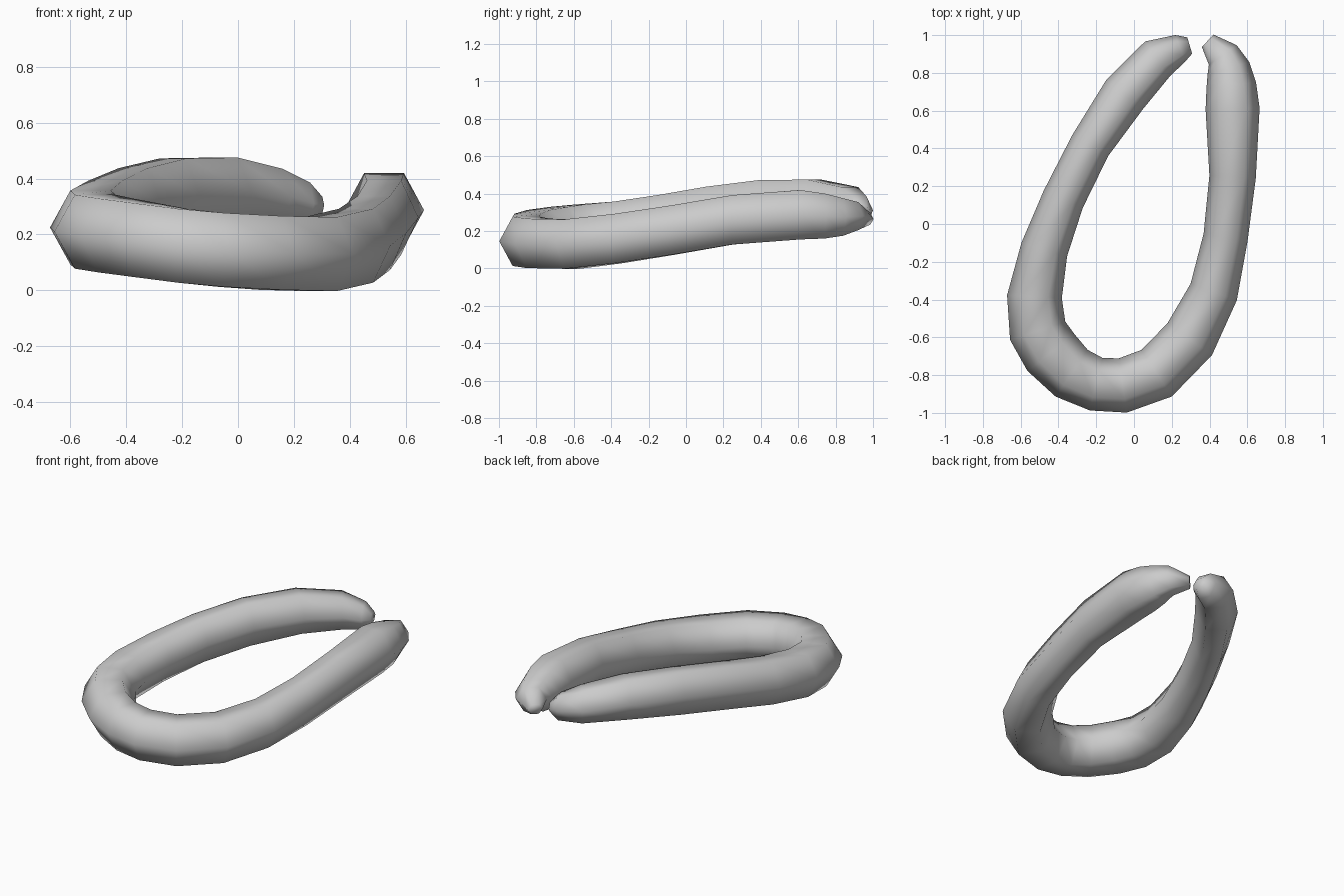
import bpy
import bmesh
import math
from mathutils import Vector

cube = bpy.data.objects.get("Cube")
if cube:
    bpy.data.objects.remove(cube, do_unlink=True)


def make_material(name, colour):
    material = bpy.data.materials.new(name)
    material.use_nodes = True
    material.diffuse_color = colour
    shader = material.node_tree.nodes["Principled BSDF"]
    shader.inputs["Base Color"].default_value = colour
    return material


# Centre line of the bent roll: x, y, z and half width
PATH = [
    (.39, .97, .265, .045), (.47, .895, .28, .09), (.5, .825, .275, .115),
    (.515, .735, .28, .132), (.522, .61, .287, .143), (.522, .25, .26, .123),
    (.485, -.07, .205, .118), (.422, -.36, .16, .13), (.295, -.61, .13, .145),
    (.12, -.79, .134, .147), (-.06, -.855, .145, .145), (-.2, -.848, .16, .143),
    (-.33, -.79, .18, .15), (-.44, -.68, .197, .158), (-.51, -.565, .21, .154),
    (-.527, -.385, .225, .145), (-.475, -.135, .26, .126), (-.375, .13, .305, .113),
    (-.232, .415, .34, .11), (-.05, .685, .355, .124), (.125, .875, .335, .113),
    (.245, .93, .31, .075), (.295, .945, .305, .045),
]
# Half heights from each tip inwards; the last one holds along the body
HALF_HEIGHTS = (.03, .075, .1, .12, .132)
SIDES = 6


def add_ring(bm, index, centres):
    """Six-sided cross-section, upright and square to the path."""
    last = len(centres) - 1
    before = centres[max(index - 1, 0)]
    after = centres[min(index + 1, last)]
    here = centres[index]
    # Bisect the two neighbouring directions so that bends keep their width
    tangent = Vector((0, 0, 0))
    for step in (here - before, after - here):
        if step.length > 0:
            tangent += Vector((step.x, step.y, 0)).normalized()
    side = Vector((-tangent.y, tangent.x, 0)).normalized()
    up = Vector((0, 0, 1))
    from_tip = min(index, last - index, len(HALF_HEIGHTS) - 1)
    half_height = HALF_HEIGHTS[from_tip] / math.sin(math.pi / 3)
    half_width = PATH[index][-1]
    ring = []
    for corner in range(SIDES):
        angle = math.tau * corner / SIDES
        offset = side * half_width * math.cos(angle)
        offset += up * half_height * math.sin(angle)
        ring.append(bm.verts.new(here + offset))
    return ring


def build_roll(name, material):
    """Skin the rings into one closed tube with capped tips."""
    bm = bmesh.new()
    centres = [Vector(point[:3]) for point in PATH]
    rings = [add_ring(bm, index, centres) for index in range(len(centres))]
    for first, second in zip(rings, rings[1:]):
        for corner in range(SIDES):
            following = (corner + 1) % SIDES
            bm.faces.new((first[corner], first[following],
                          second[following], second[corner]))
    for tip in (rings[0], rings[-1]):
        bm.faces.new(tip)
    bmesh.ops.recalc_face_normals(bm, faces=bm.faces)
    for face in bm.faces:
        face.smooth = True
    mesh = bpy.data.meshes.new(name)
    bm.to_mesh(mesh)
    bm.free()
    mesh.materials.append(material)
    roll = bpy.data.objects.new(name, mesh)
    bpy.context.collection.objects.link(roll)
    return roll


# One soft grey roll curled into an open loop
grey = make_material("light grey", (.6, .6, .6, 1))
build_roll("curled_roll", grey)
